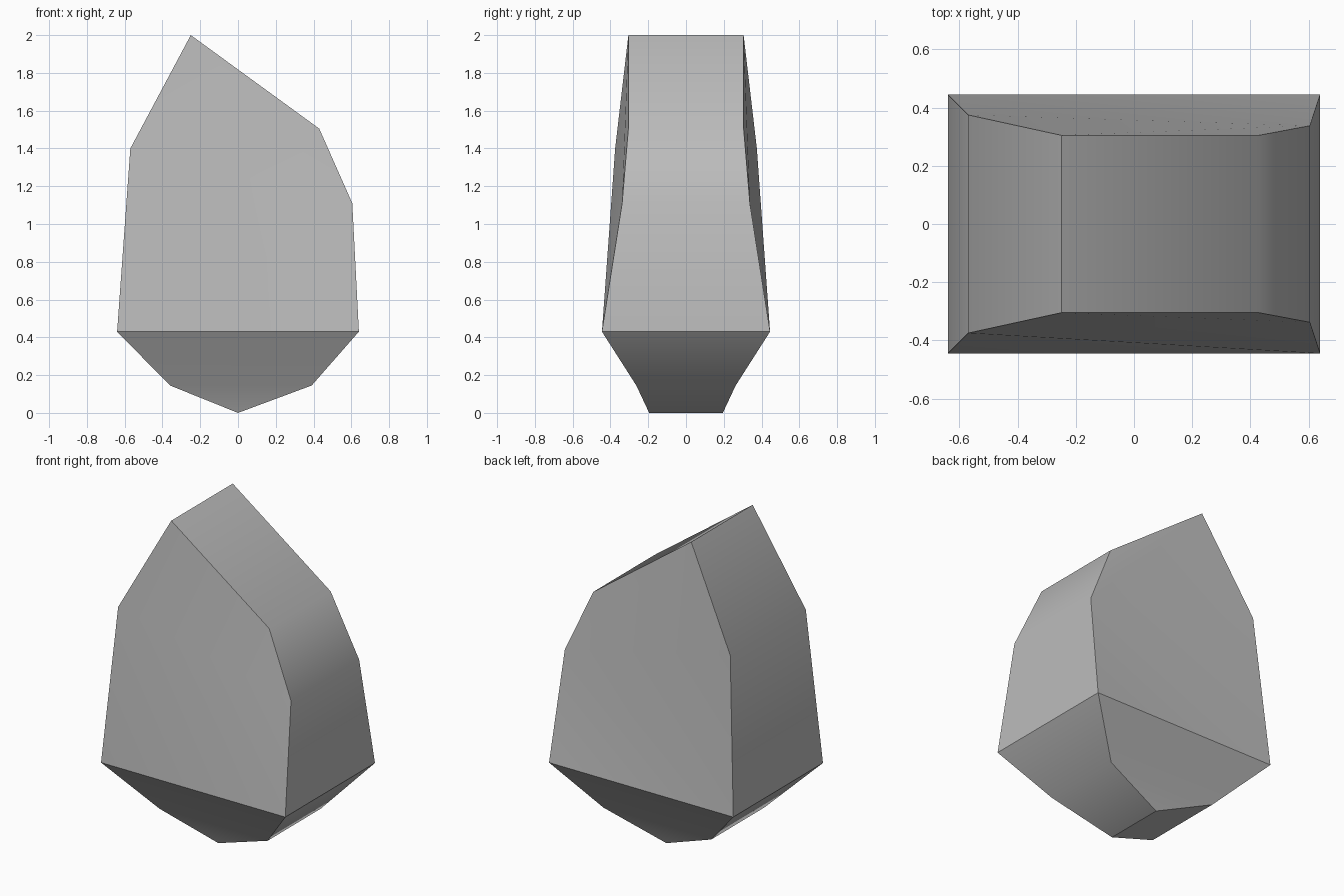
import bpy
import bmesh
import math

cube = bpy.data.objects.get("Cube")
if cube:
    bpy.data.objects.remove(cube, do_unlink=True)

# Stone colour
stone = bpy.data.materials.new("stone grey")
stone.use_nodes = True
colour = (0.5, 0.5, 0.5, 1)
stone.diffuse_color = colour
stone.node_tree.nodes["Principled BSDF"].inputs["Base Color"].default_value = colour

# Outline of the rock: x, z and half depth, going round from the peak
outline = [
    (-0.25, 2.0, 0.305), (0.43, 1.505, 0.305), (0.605, 1.11, 0.338),
    (0.64, 0.43, 0.445), (0.39, 0.145, 0.263), (0, 0, 0.195),
    (-0.36, 0.145, 0.263), (-0.64, 0.43, 0.445), (-0.57, 1.4, 0.375),
]
PEAK, SHOULDER, RIGHT, RIGHT_RIM, RIGHT_LOW, BASE, LEFT_LOW, LEFT_RIM, LEFT = range(9)

bm = bmesh.new()
front = [bm.verts.new((x, -h, z)) for x, z, h in outline]
back = [bm.verts.new((x, h, z)) for x, z, h in outline]

# Band of faces around the sides
for i in range(len(outline)):
    j = (i + 1) % len(outline)
    bm.faces.new((front[i], front[j], back[j], back[i]))

# Faceted front and back; the main diagonal runs the other way on the back
shared = [
    (PEAK, SHOULDER, RIGHT), (PEAK, RIGHT, LEFT),
    (LEFT_RIM, RIGHT_RIM, RIGHT_LOW, LEFT_LOW), (LEFT_LOW, RIGHT_LOW, BASE),
]
front_only = [(LEFT, RIGHT, RIGHT_RIM), (LEFT, RIGHT_RIM, LEFT_RIM)]
back_only = [(LEFT, RIGHT, LEFT_RIM), (RIGHT, RIGHT_RIM, LEFT_RIM)]
for ring, facets in ((front, shared + front_only), (back, shared + back_only)):
    for facet in facets:
        bm.faces.new([ring[i] for i in facet])
bmesh.ops.recalc_face_normals(bm, faces=bm.faces)

mesh = bpy.data.meshes.new("rock")
bm.to_mesh(mesh)
bm.free()
mesh.materials.append(stone)
rock = bpy.data.objects.new("rock", mesh)
bpy.context.collection.objects.link(rock)

# Soft shading with crisp main edges
bpy.ops.object.select_all(action="DESELECT")
rock.select_set(True)
bpy.context.view_layer.objects.active = rock
bpy.ops.object.shade_smooth_by_angle(angle=math.radians(35))
